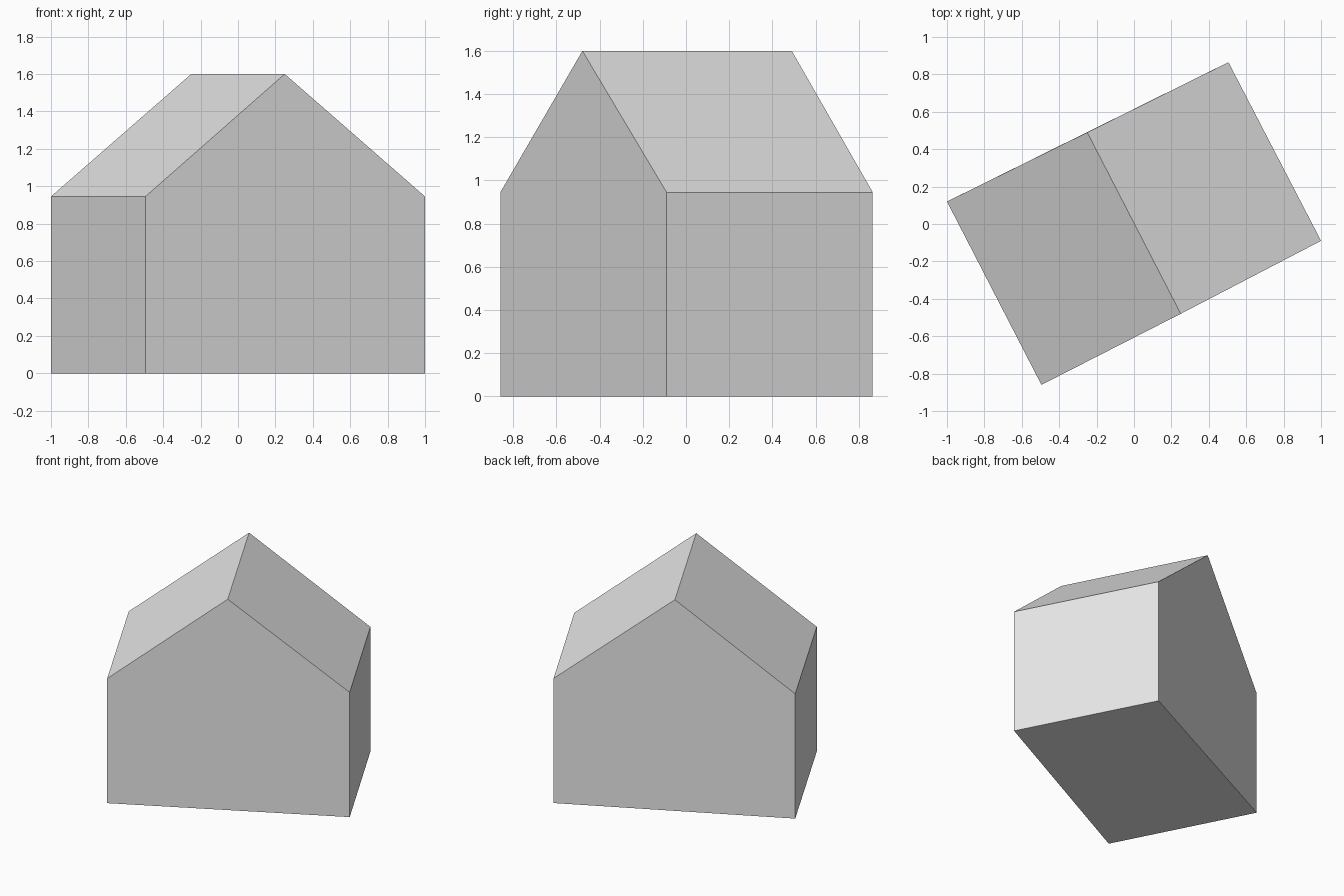
import bpy
import bmesh
from mathutils import Vector

cube = bpy.data.objects.get("Cube")
if cube:
    bpy.data.objects.remove(cube, do_unlink=True)

EAVES, RIDGE = 0.945, 1.6

# Plain grey for the whole block
grey = bpy.data.materials.new("plain grey")
grey.use_nodes = True
colour = (0.8, 0.8, 0.8, 1)
grey.diffuse_color = colour
grey.node_tree.nodes["Principled BSDF"].inputs["Base Color"].default_value = colour

bm = bmesh.new()


def gable(left, right, peak):
    """Five-sided end wall standing on two ground corners."""
    outline = [(left, 0), (right, 0), (right, EAVES), (peak, RIDGE), (left, EAVES)]
    return [bm.verts.new((*point, height)) for point, height in outline]


# Front and back end walls, turned on the ground plane
front = gable((-0.495, -0.86), (1.0, -0.09), (0.25, -0.48))
back = gable((-1.0, 0.12), (0.505, 0.865), (-0.25, 0.49))
bm.faces.new(front)
bm.faces.new(reversed(back))

# Floor, side walls and roof slopes join the two ends
for i in range(len(front)):
    j = (i + 1) % len(front)
    bm.faces.new((front[j], front[i], back[i], back[j]))
bmesh.ops.recalc_face_normals(bm, faces=bm.faces)

mesh = bpy.data.meshes.new("house_block")
bm.to_mesh(mesh)
bm.free()
mesh.materials.append(grey)
house = bpy.data.objects.new("house_block", mesh)
bpy.context.collection.objects.link(house)
